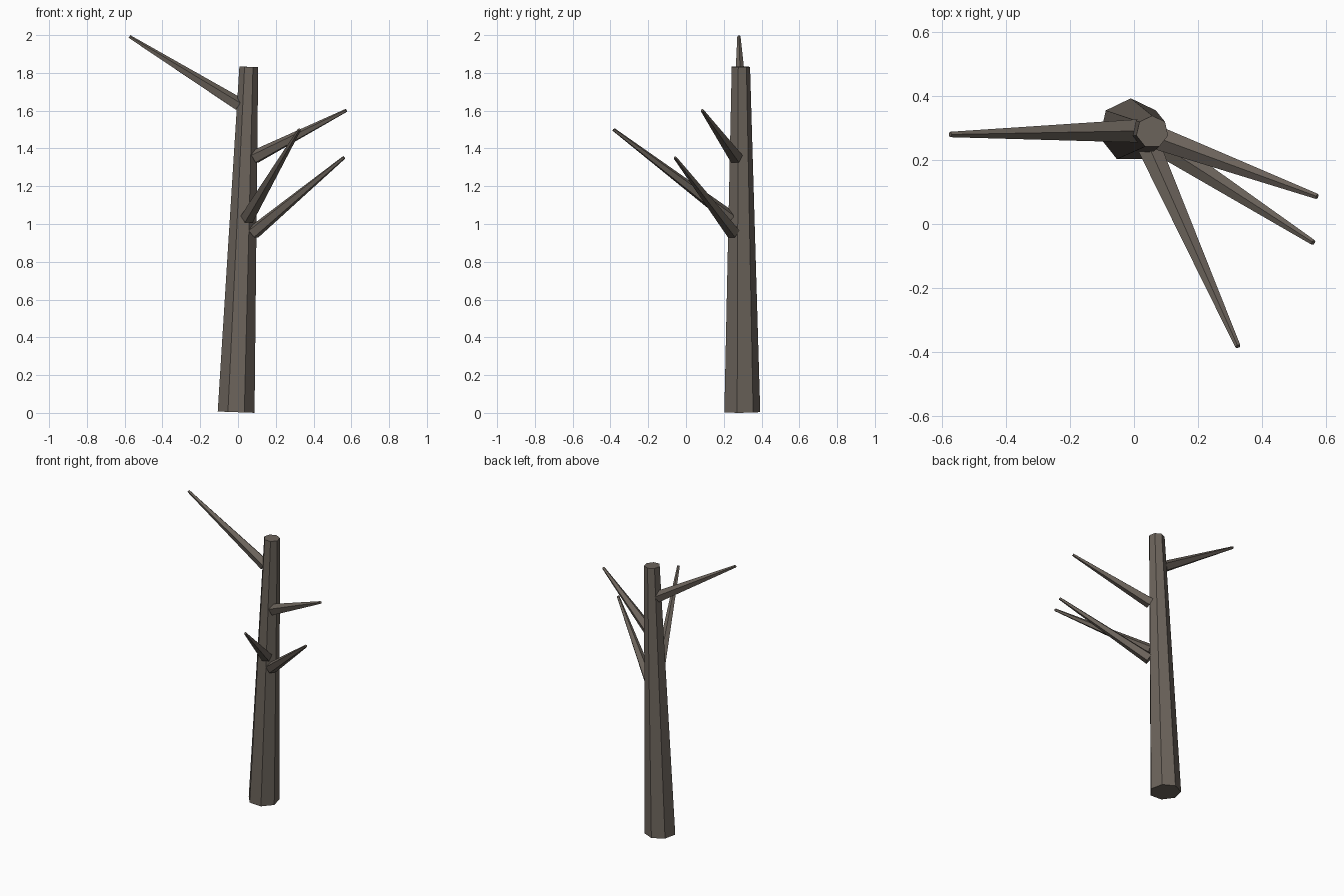
import bpy, bmesh, math
from mathutils import Vector

if "Cube" in bpy.data.objects:
    bpy.data.objects.remove(bpy.data.objects["Cube"])

bark = bpy.data.materials.new("bark")
bark.diffuse_color = (0.15, 0.127, 0.106, 1)
bark.use_nodes = True
bark.node_tree.nodes["Principled BSDF"].inputs["Base Color"].default_value = bark.diffuse_color


def tapered_limb(name, start, end, r_start, r_end, sides, ref):
    """Closed tapered prism from start to end, one ridge turned towards ref."""
    start, end = Vector(start), Vector(end)
    axis = (end - start).normalized()
    side = axis.cross(Vector(ref)).normalized()
    ridge = side.cross(axis)
    bm = bmesh.new()
    rings = []
    for centre, r in ((start, r_start), (end, r_end)):
        ring = []
        for i in range(sides):
            a = 2 * math.pi * i / sides
            ring.append(bm.verts.new(centre + r * (math.cos(a) * ridge + math.sin(a) * side)))
        rings.append(ring)
    for i in range(sides):
        j = (i + 1) % sides
        bm.faces.new((rings[0][i], rings[0][j], rings[1][j], rings[1][i]))
    for ring in rings:
        bm.faces.new(ring)
    bmesh.ops.recalc_face_normals(bm, faces=bm.faces)
    mesh = bpy.data.meshes.new(name)
    bm.to_mesh(mesh)
    bm.free()
    mesh.materials.append(bark)
    obj = bpy.data.objects.new(name, mesh)
    bpy.context.collection.objects.link(obj)
    return obj


# Leaning seven-sided trunk
tapered_limb("trunk", (-0.01, 0.293, 0.004), (0.057, 0.288, 1.832), 0.1, 0.051, 7, (0, 1, 0))

# Five-sided bare branches: base on the trunk surface, tip
branches = [
    ("top_left_branch", (0.005, 0.291, 1.631), (-0.575, 0.28, 1.992)),
    ("upper_right_branch", (0.088, 0.264, 1.353), (0.573, 0.086, 1.601)),
    ("lower_right_branch", (0.082, 0.25, 0.955), (0.561, -0.058, 1.352)),
    ("front_branch", (0.05, 0.235, 1.033), (0.325, -0.383, 1.5)),
]
for name, base, tip in branches:
    tapered_limb(name, base, tip, 0.038, 0.009, 5, (0, 0, 1))
